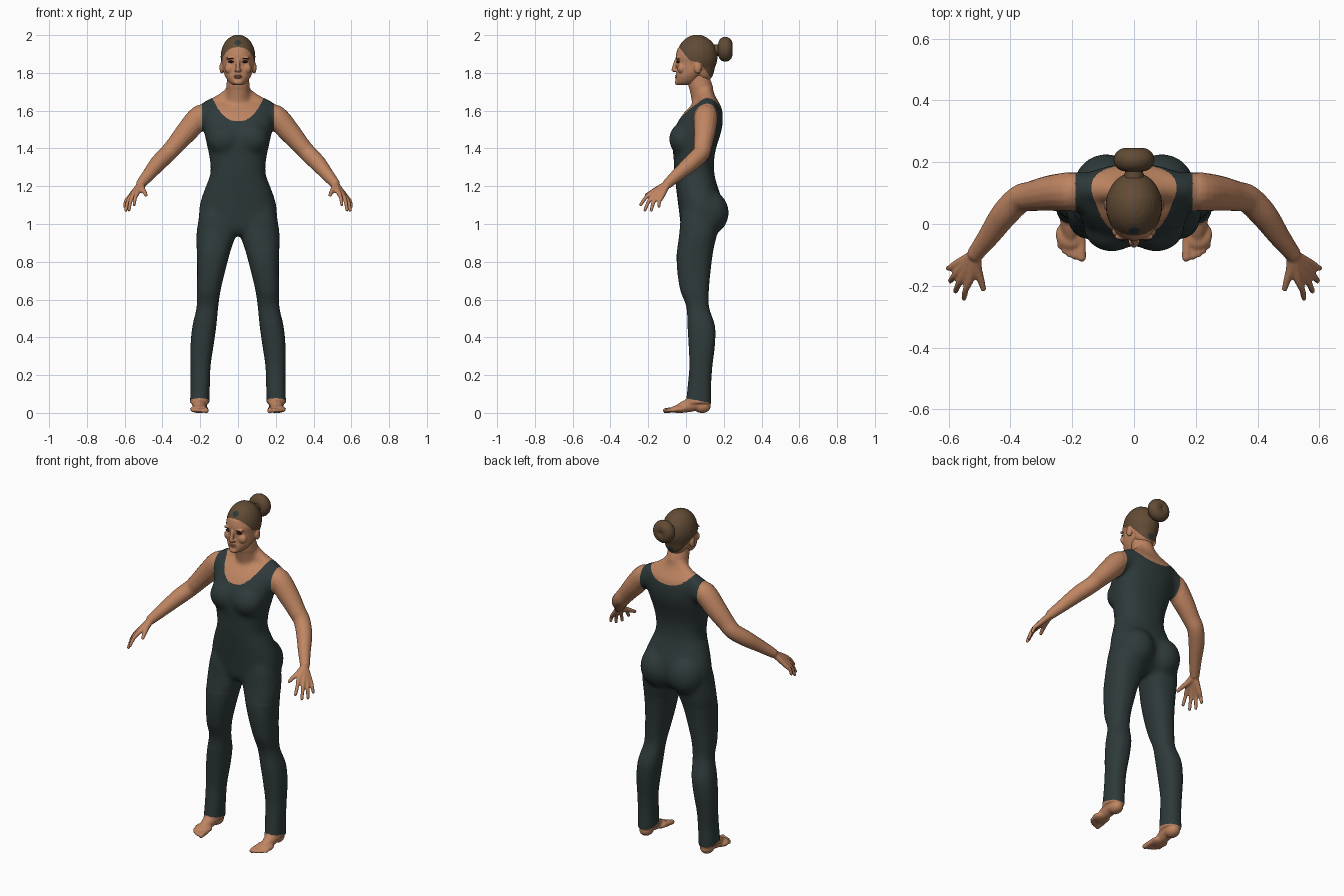
import bpy, bmesh
from math import cos, sin, pi, copysign
from mathutils import Vector, Matrix

if "Cube" in bpy.data.objects:
    bpy.data.objects.remove(bpy.data.objects["Cube"])


def material(name, *rgb):
    m = bpy.data.materials.new(name)
    m.use_nodes = True
    m.diffuse_color = (*rgb, 1)
    m.node_tree.nodes["Principled BSDF"].inputs["Base Color"].default_value = (*rgb, 1)
    return m


SKIN = material("warm skin", .52, .235, .122)
SUIT = material("dark slate fabric", .028, .042, .042)
HAIR = material("brown hair", .12, .07, .035)
DARK = material("dark lash", .02, .014, .011)
LIPS = material("lip tone", .4, .16, .095)


def spline(rows, steps=5):
    """Catmull-Rom interpolation through rows of numbers."""
    rows = [Vector(r) for r in rows]
    ext = [rows[0]] + rows + [rows[-1]]
    out = []
    for p, a, b, q in zip(ext, ext[1:], ext[2:], ext[3:]):
        for i in range(steps):
            t = i / steps
            out.append(a + ((b - p) * t + (2*p - 5*a + 4*b - q) * t**2
                            + (3*a - p - 3*b + q) * t**3) / 2)
    return out + [rows[-1]]


def bridge(bm, rings):
    rings = [[bm.verts.new(p) for p in ring] for ring in rings]
    for lo, hi in zip(rings, rings[1:]):
        for i in range(len(lo)):
            bm.faces.new((lo[i-1], lo[i], hi[i], hi[i-1]))
    bm.faces.new(rings[0][::-1])
    bm.faces.new(rings[-1])


def stack(bm, rows, power=.87, sides=32):
    """Level rings given as (z, centre x, half width, front y, back y)."""
    bend = lambda s: copysign(abs(s) ** power, s)
    angles = [2 * pi * i / sides for i in range(sides)]
    bridge(bm, [[(c + w * bend(cos(a)), (f + b) / 2 + (b - f) / 2 * bend(sin(a)), z)
                 for a in angles] for z, c, w, f, b in spline(rows)])


def ball(bm, centre, radii):
    m = Matrix.Translation(centre) @ Matrix.Diagonal((*radii, 1))
    bmesh.ops.create_uvsphere(bm, u_segments=24, v_segments=16, radius=1, matrix=m)


def limb(bm, rows, sides=16):
    """Round tube through (x, y, z, radius) with ball ends."""
    pts = spline(rows)
    rings = []
    for i, p in enumerate(pts):
        along = (pts[min(i + 1, len(pts) - 1)] - pts[max(i - 1, 0)]).to_3d()
        turn = along.to_track_quat('Z', 'Y')
        rings.append([p.to_3d() + turn @ Vector((cos(2*pi*k/sides), sin(2*pi*k/sides), 0)) * p[3]
                      for k in range(sides)])
    bridge(bm, rings)
    for p in (pts[0], pts[-1]):
        ball(bm, p.to_3d(), [p[3]] * 3)


def mirror(bm):
    copy = bmesh.ops.duplicate(bm, geom=bm.verts[:] + bm.edges[:] + bm.faces[:])["geom"]
    for v in copy:
        if isinstance(v, bmesh.types.BMVert):
            v.co.x *= -1
    bmesh.ops.reverse_faces(bm, faces=[f for f in copy if isinstance(f, bmesh.types.BMFace)])


def make(name, bm, mats):
    bmesh.ops.recalc_face_normals(bm, faces=bm.faces[:])
    mesh = bpy.data.meshes.new(name)
    bm.to_mesh(mesh)
    bm.free()
    ob = bpy.data.objects.new(name, mesh)
    bpy.context.collection.objects.link(ob)
    for m in mats:
        mesh.materials.append(m)
    mesh.shade_smooth()
    return ob


def fuse(ob, voxel, rounds, field, soft, patch):
    """Merge the parts into one skin, blend it where soft, colour it along field = 0."""
    r = ob.modifiers.new("merge", 'REMESH')
    r.mode, r.voxel_size = 'VOXEL', voxel
    s = ob.modifiers.new("soften", 'SMOOTH')
    s.factor, s.iterations = .5, rounds
    mats = list(ob.data.materials)
    mesh = bpy.data.meshes.new_from_object(ob.evaluated_get(bpy.context.evaluated_depsgraph_get()))
    ob.modifiers.clear()
    ob.data = mesh
    mesh.materials.clear()
    for m in mats:
        mesh.materials.append(m)
    bm = bmesh.new()
    bm.from_mesh(mesh)
    blend = [v for v in bm.verts if soft(v.co)]
    for _ in range(50):
        bmesh.ops.smooth_vert(bm, verts=blend, factor=.5, use_axis_x=True,
                              use_axis_y=True, use_axis_z=True)
    moved = {}
    for e in bm.edges:
        a, b = e.verts
        fa, fb = field(a.co), field(b.co)
        if fa * fb < 0:
            t = fa / (fa - fb)
            moved.setdefault(a if t < .5 else b, a.co.lerp(b.co, t))
    for v, co in moved.items():
        v.co = co
    for v in bm.verts:
        v.co.z = max(v.co.z, 0)
    for f in bm.faces:
        c = f.calc_center_median()
        f.material_index = 2 if patch(c) else int(field(c) > 0)
    bm.to_mesh(mesh)
    bm.free()
    mesh.shade_smooth()


# Left half of the body: leg, foot, arm and hand
body = bmesh.new()
stack(body, [(1.14, .1, .07, .01, .14), (1.06, .112, .09, -.025, .17),
             (.95, .115, .104, -.036, .165),
             (.85, .13, .088, -.049, .143), (.75, .142, .074, -.046, .13),
             (.65, .155, .063, -.03, .121), (.56, .162, .057, .002, .122),
             (.46, .178, .063, .008, .153), (.36, .19, .061, .014, .153),
             (.25, .198, .053, .018, .14), (.15, .2, .051, .01, .133),
             (.05, .203, .051, -.001, .133)])
limb(body, [(.203, .075, .14, .036), (.202, .075, .04, .038)])
limb(body, [(.203, .05, .05, .04), (.205, -.01, .032, .032), (.205, -.05, .019, .02)])
ball(body, (.202, .085, .034), (.038, .046, .035))
ball(body, (.205, -.035, .02), (.049, .048, .021))
for i, x in enumerate((.171, .194, .211, .227, .242)):
    r = .011 - .0007 * i if i else .0145
    limb(body, [(x, -.05, .018, r), (x - .002, -.108 + .0022 * i * i, .012, r)])
limb(body, [(.14, .11, 1.58, .06), (.2, .105, 1.565, .064), (.27, .1, 1.49, .058),
            (.33, .09, 1.42, .049), (.37, .08, 1.375, .046), (.42, .03, 1.325, .044),
            (.47, -.04, 1.265, .035), (.512, -.095, 1.215, .027)])
wrist = Vector((.514, -.098, 1.212))
for knuckle, tip in (((.53, -.176, 1.17), (.55, -.24, 1.102)),
                     ((.552, -.168, 1.156), (.577, -.217, 1.075)),
                     ((.567, -.152, 1.146), (.594, -.184, 1.073)),
                     ((.575, -.13, 1.141), (.601, -.143, 1.094))):
    bend = Vector(knuckle).lerp(Vector(tip), .5) + Vector((.004, -.004, .005))
    limb(body, [(*wrist, .018), (*knuckle, .0135), (*bend, .0105), (*tip, .009)])
limb(body, [(*wrist, .02), (.508, -.145, 1.187, .017), (.496, -.18, 1.17, .0125),
            (.487, -.21, 1.153, .0095)])
# Bust, seat and neck slope
ball(body, (.072, -.012, 1.45), (.092, .079, .088))
ball(body, (.09, .118, 1.06), (.108, .11, .12))
limb(body, [(.03, .105, 1.7, .036), (.09, .112, 1.648, .042), (.15, .115, 1.61, .05)])
mirror(body)

# Trunk and neck
stack(body, [(.94, 0, .07, .0, .11), (.98, 0, .185, -.026, .17), (1.05, 0, .207, -.035, .195),
             (1.12, 0, .199, -.044, .193), (1.2, 0, .171, -.054, .167), (1.27, 0, .146, -.062, .15),
             (1.35, 0, .151, -.066, .15), (1.42, 0, .166, -.072, .165),
             (1.5, 0, .182, -.062, .19), (1.57, 0, .189, -.025, .195), (1.62, 0, .187, .02, .188),
             (1.655, 0, .165, .07, .167), (1.685, 0, .08, .06, .15), (1.7, 0, .06, .06, .14)])
limb(body, [(0, .11, 1.6, .07), (0, .09, 1.67, .064), (0, .079, 1.72, .063), (0, .055, 1.8, .055)])


def bare(p):
    """Positive where skin shows: scoop neck, arm holes, cuffs."""
    x = abs(p.x)
    back = min(max((p.y - .04) / .11, 0), 1)
    low = 1.545 + .055 * back
    neck = p.z - low - (1.655 - low) * (x / .13) ** 2.5
    arm = x - .19 - .4 * max(1.48 - p.z, 0)
    cuff = .078 - .2 * p.y - p.z
    return max(neck, arm, cuff)


fuse(make("body", body, [SUIT, SKIN]), .0055, 3, bare,
     lambda p: abs(p.x) < .215 and .86 < p.z < 1.72, lambda p: False)

# Head: brow, cheek, nostril and ear are mirrored
head = bmesh.new()
ball(head, (.034, -.041, 1.877), (.03, .011, .009))
ball(head, (.042, -.024, 1.823), (.03, .021, .028))
ball(head, (.01, -.057, 1.813), (.009, .01, .008))
ball(head, (.086, .062, 1.828), (.012, .02, .032))
mirror(head)
ball(head, (0, .06, 1.886), (.092, .109, .116))
ball(head, (0, .095, 1.825), (.068, .057, .076))
stack(head, [(1.735, 0, .022, -.045, .01), (1.75, 0, .046, -.054, .06), (1.78, 0, .067, -.054, .09),
             (1.81, 0, .078, -.05, .12), (1.85, 0, .083, -.05, .14), (1.89, 0, .085, -.054, .14),
             (1.93, 0, .076, -.044, .14)], power=1)
limb(head, [(0, -.05, 1.868, .01), (0, -.06, 1.84, .0105), (0, -.064, 1.817, .013)])
ball(head, (0, -.045, 1.75), (.024, .015, .014))


def hairy(p):
    """Positive above the hairline, which drops from brow to nape."""
    line = [(-.2, 1.945), (-.04, 1.94), (.02, 1.865), (.075, 1.852), (.135, 1.77), (.4, 1.76)]
    for (y0, z0), (y1, z1) in zip(line, line[1:]):
        if p.y <= y1:
            return p.z - z0 - (z1 - z0) * (p.y - y0) / (y1 - y0)
    return 1


def hair_patch(p):
    return any((p - Vector((0, y, z))).length < .018 for y, z in ((-.022, 1.96), (.143, 1.795)))


fuse(make("head", head, [SKIN, HAIR, SUIT]), .004, 4, hairy,
     lambda p: p.y > .09, hair_patch)

# Bun
bpy.ops.mesh.primitive_torus_add(major_segments=40, minor_segments=24, major_radius=.026,
                                 minor_radius=.04, location=(0, .208, 1.925),
                                 rotation=(pi / 2, 0, 0))
bun = bpy.context.object
bun.name, bun.scale.z = "hair_bun", .95
bun.data.materials.append(HAIR)
bun.data.shade_smooth()
base = bmesh.new()
limb(base, [(0, .13, 1.915, .035), (0, .2, 1.925, .025)])
make("bun_base", base, [HAIR])

# Eyes, brows and lips
for side, label in ((1, "left"), (-1, "right")):
    for part, centre, radii in (("eye", (.036, -.041, 1.859), (.017, .009, .006)),
                                ("eyebrow", (.038, -.046, 1.876), (.02, .007, .003))):
        bm = bmesh.new()
        ball(bm, (side * centre[0], *centre[1:]), radii)
        make(label + "_" + part, bm, [DARK])
for part, z in (("upper_lip", 1.784), ("lower_lip", 1.775)):
    bm = bmesh.new()
    ball(bm, (0, -.049, z), (.022, .009, .005))
    make(part, bm, [LIPS])
